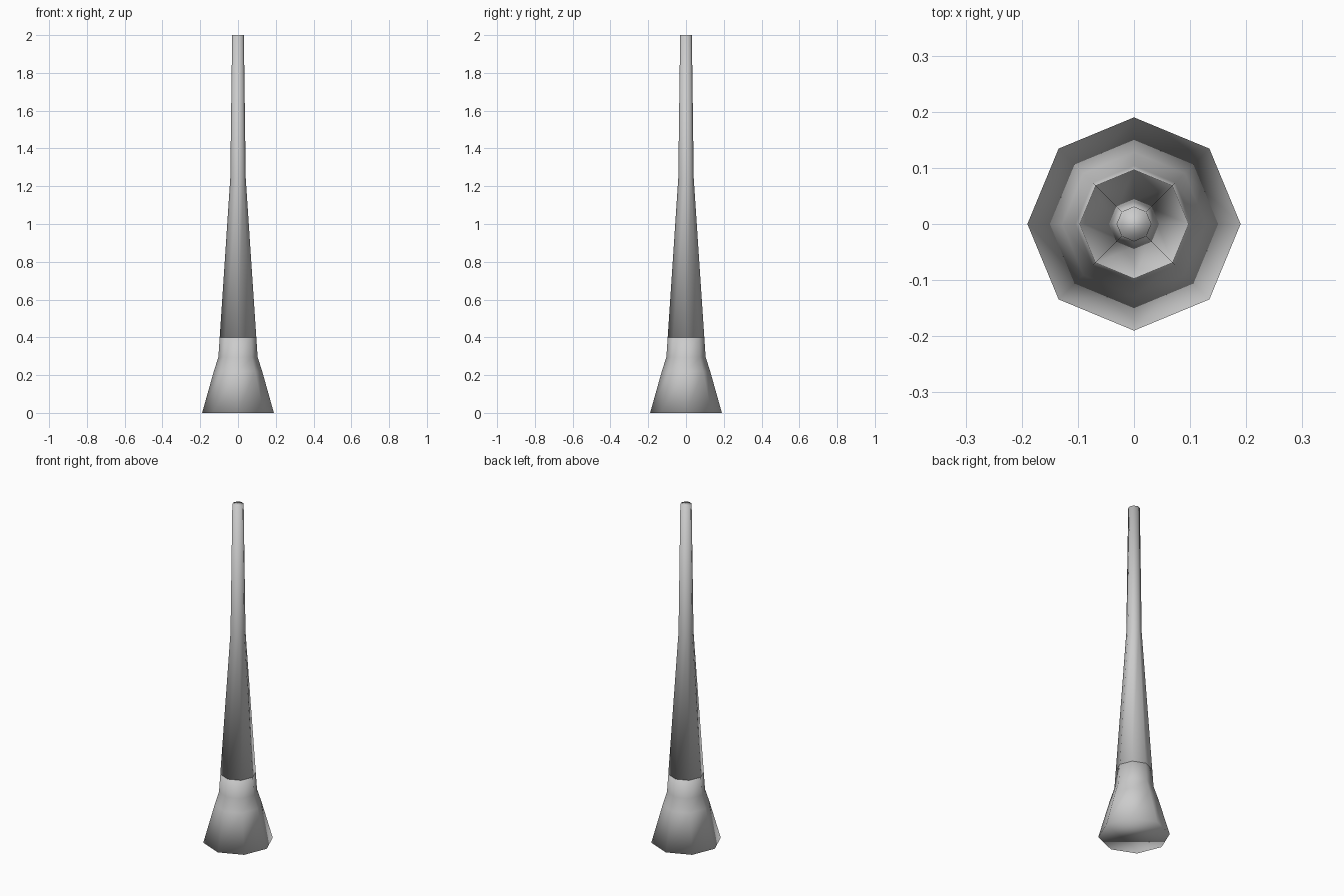
import bpy, bmesh, math

if "Cube" in bpy.data.objects:
    bpy.data.objects.remove(bpy.data.objects["Cube"])

SIDES = 8


def turned(name, profile):
    """Eight-sided closed solid from (radius, height) rings, corners on the axes."""
    bm = bmesh.new()
    rings = []
    for r, z in profile:
        rings.append([bm.verts.new((r * math.cos(2 * math.pi * i / SIDES),
                                    r * math.sin(2 * math.pi * i / SIDES), z))
                      for i in range(SIDES)])
    for a, b in zip(rings, rings[1:]):
        for i in range(SIDES):
            j = (i + 1) % SIDES
            bm.faces.new((a[i], a[j], b[j], b[i]))
    bm.faces.new(list(reversed(rings[0])))
    bm.faces.new(rings[-1])
    for f in bm.faces:
        f.smooth = True
    mesh = bpy.data.meshes.new(name)
    bm.to_mesh(mesh)
    bm.free()
    obj = bpy.data.objects.new(name, mesh)
    bpy.context.collection.objects.link(obj)
    return obj


# Flared foot with its collar
turned("flared_base", [(0.19, 0.0), (0.128, 0.22), (0.104, 0.295), (0.0955, 0.42)])

# Tapered pole, seated in the collar
turned("tapered_pole", [(0.097, 0.40), (0.041, 1.24), (0.031, 2.0)])
